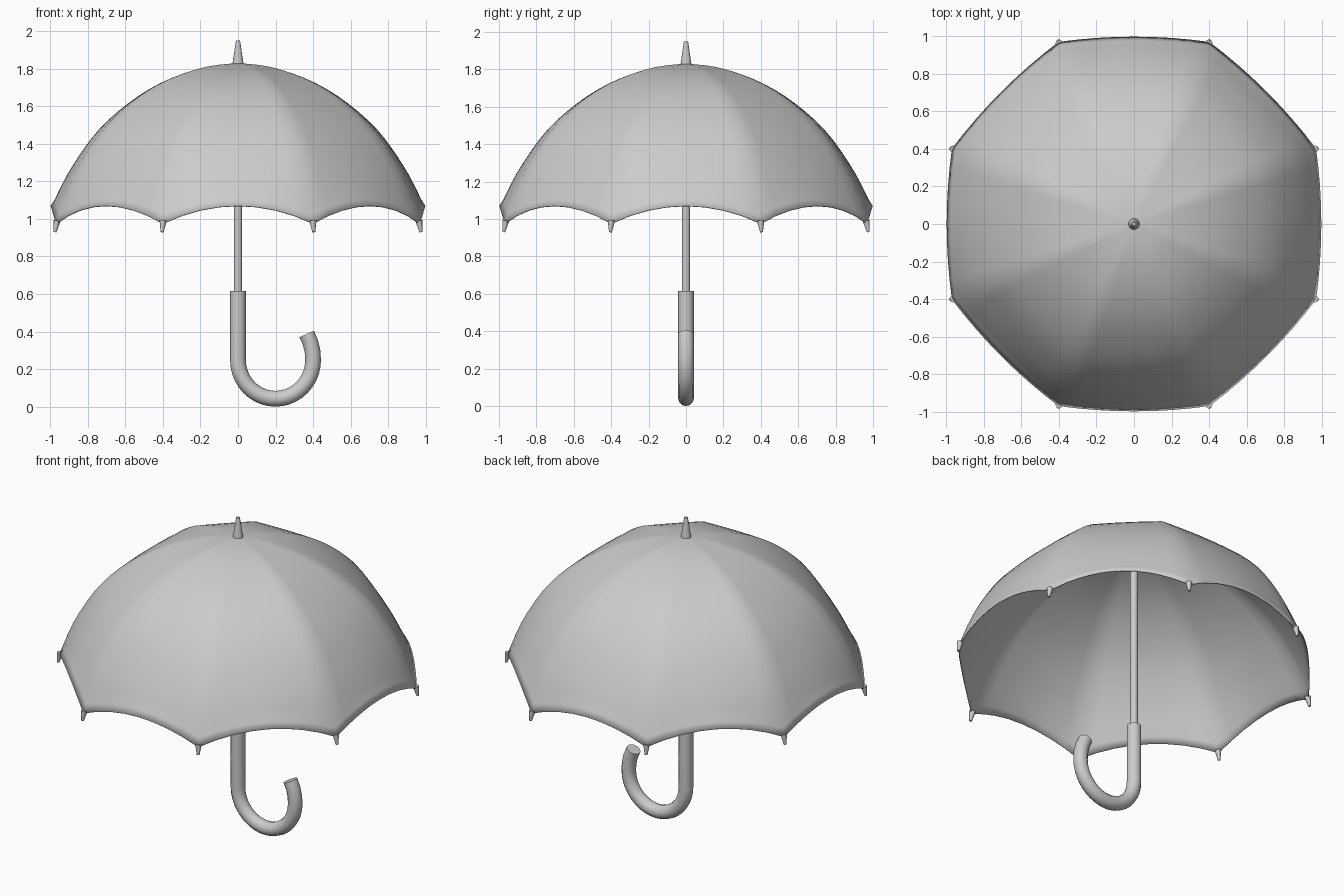
import bpy, bmesh, math
from mathutils import Vector

if "Cube" in bpy.data.objects:
    bpy.data.objects.remove(bpy.data.objects["Cube"])

grey = bpy.data.materials.new("plain grey")
grey.diffuse_color = (0.6, 0.6, 0.6, 1)
grey.use_nodes = True
grey.node_tree.nodes["Principled BSDF"].inputs["Base Color"].default_value = grey.diffuse_color

PANELS, ACROSS, ROWS = 8, 8, 20
RIB = [(0.012, 1.83), (0.2, 1.807), (0.43, 1.73), (0.63, 1.61),
       (0.81, 1.44), (0.955, 1.21), (1.05, 0.975)]


def finish(obj, angle=40):
    obj.data.materials.clear()
    obj.data.materials.append(grey)
    bpy.ops.object.select_all(action='DESELECT')
    obj.select_set(True)
    bpy.context.view_layer.objects.active = obj
    bpy.ops.object.shade_smooth_by_angle(angle=math.radians(angle))


def rib_point(t):
    """Smooth (radius, height) along a rib, t from 0 at the crown to 1 at the hem."""
    f = t * (len(RIB) - 1)
    i = min(int(f), len(RIB) - 2)
    u = f - i
    p = [Vector(RIB[min(max(i + k, 0), len(RIB) - 1)]) for k in (-1, 0, 1, 2)]
    return (p[1] * 2 + (p[2] - p[0]) * u + (p[0] * 2 - p[1] * 5 + p[2] * 4 - p[3]) * u ** 2
            + (p[1] * 3 - p[0] - p[2] * 3 + p[3]) * u ** 3) / 2


def cone(name, r1, r2, bottom, top, sides=16):
    a, b = Vector(bottom), Vector(top)
    bpy.ops.mesh.primitive_cone_add(vertices=sides, radius1=r1, radius2=r2,
                                    depth=(b - a).length, location=(a + b) / 2)
    obj = bpy.context.object
    obj.name = name
    obj.rotation_euler = (b - a).to_track_quat('Z', 'Y').to_euler()
    finish(obj)


# canopy: flat chords between ribs at the crown, bulging and lifted toward the hem
bm = bmesh.new()
rings = []
for j in range(ROWS + 1):
    t = j / ROWS
    r, z = rib_point(t)
    ring = []
    for k in range(PANELS):
        a0 = math.radians(22.5 + 45 * k)
        a1 = a0 + math.radians(45)
        mid = Vector((math.cos((a0 + a1) / 2), math.sin((a0 + a1) / 2), 0))
        p0 = Vector((math.cos(a0) * r, math.sin(a0) * r, z))
        p1 = Vector((math.cos(a1) * r, math.sin(a1) * r, z))
        for i in range(ACROSS):
            s = i / ACROSS
            w = 1 - (2 * s - 1) ** 2
            p = p0.lerp(p1, s) + mid * (0.028 * w * t ** 3)
            p.z += 0.095 * w * t ** 4
            ring.append(bm.verts.new(p))
    rings.append(ring)
n = PANELS * ACROSS
for low, high in zip(rings[1:], rings):
    for i in range(n):
        bm.faces.new((low[i], low[(i + 1) % n], high[(i + 1) % n], high[i]))
bm.faces.new(rings[0])
mesh = bpy.data.meshes.new("canopy")
bm.to_mesh(mesh)
bm.free()
canopy = bpy.data.objects.new("canopy", mesh)
bpy.context.collection.objects.link(canopy)
finish(canopy, 50)
cloth = canopy.modifiers.new("cloth thickness", 'SOLIDIFY')
cloth.thickness = 0.005

# caps on the rib ends
for k in range(PANELS):
    a = math.radians(22.5 + 45 * k)
    c, s = math.cos(a), math.sin(a)
    cone("rib_tip", 0.008, 0.019, (1.055 * c, 1.055 * s, 0.93), (1.043 * c, 1.043 * s, 0.99), 10)

# shaft and top spike
cone("shaft", 0.022, 0.022, (0, 0, 0.58), (0, 0, 1.83), 20)
cone("top_spike", 0.03, 0.011, (0, 0, 1.822), (0, 0, 1.95), 20)

# hooked handle: a round tube swept along a J
path = [(0, 0.615), (0, 0.43)]
path += [(0.2 - 0.2 * math.cos(math.pi * i / 20), 0.248 - 0.206 * math.sin(math.pi * i / 20))
         for i in range(21)]
path += [(0.397, 0.295), (0.386, 0.342), (0.366, 0.387)]
curve = bpy.data.curves.new("handle", 'CURVE')
curve.dimensions = '3D'
curve.bevel_depth = 0.042
curve.bevel_resolution = 4
curve.use_fill_caps = True
spline = curve.splines.new('POLY')
spline.points.add(len(path) - 1)
for point, (x, z) in zip(spline.points, path):
    point.co = (x, 0, z, 1)
handle = bpy.data.objects.new("handle", curve)
bpy.context.collection.objects.link(handle)
bpy.ops.object.select_all(action='DESELECT')
handle.select_set(True)
bpy.context.view_layer.objects.active = handle
bpy.ops.object.convert(target='MESH')
finish(bpy.context.object)
